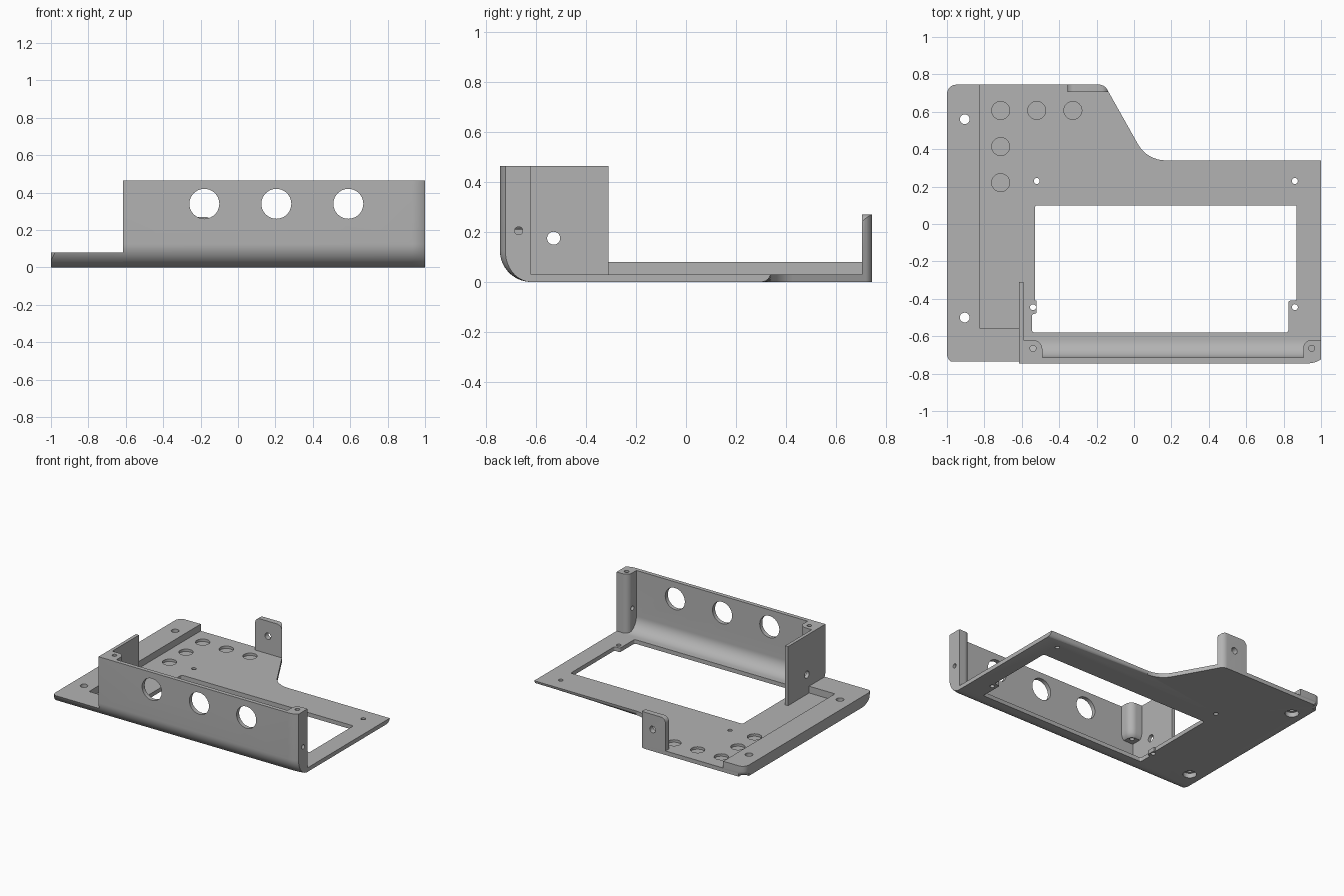
import bpy, bmesh, math
from mathutils import Vector

if "Cube" in bpy.data.objects:
    bpy.data.objects.remove(bpy.data.objects["Cube"])

grey = bpy.data.materials.new("plain_grey")
grey.use_nodes = True
COLOUR = (0.45, 0.45, 0.45, 1)
grey.diffuse_color = COLOUR
grey.node_tree.nodes["Principled BSDF"].inputs["Base Color"].default_value = COLOUR

FRONT, TOP, FLOOR, RIM = -0.745, 0.465, 0.03, 0.08
R = 0.125                       # large radius under the front edge
WALL_X, SIDE_IN = -0.615, -0.59


def loft(name, rings, bevel=0):
    """Solid through equal rings of 3D points, with an optional rounded first ring."""
    bm = bmesh.new()
    vs = [[bm.verts.new(p) for p in ring] for ring in rings]
    n = len(vs[0])
    for a, b in zip(vs, vs[1:]):
        for i in range(n):
            j = (i + 1) % n
            bm.faces.new((a[i], a[j], b[j], b[i]))
    first = bm.faces.new(vs[0][::-1])
    bm.faces.new(vs[-1])
    if bevel:
        bmesh.ops.bevel(bm, geom=list(first.edges), offset=bevel, segments=6,
                        affect='EDGES', profile=0.5)
    bmesh.ops.recalc_face_normals(bm, faces=bm.faces)
    me = bpy.data.meshes.new(name)
    bm.to_mesh(me)
    bm.free()
    me.materials.append(grey)
    ob = bpy.data.objects.new(name, me)
    bpy.context.collection.objects.link(ob)
    return ob


def place(points, axis, h):
    """Put 2D points in the plane across an axis at height h."""
    order = {'X': lambda u, v: (h, u, v), 'Y': lambda u, v: (u, h, v),
             'Z': lambda u, v: (u, v, h)}[axis]
    return [order(u, v) for u, v in points]


def prism(name, points, axis, lo, hi, bevel=0):
    return loft(name, [place(points, axis, lo), place(points, axis, hi)], bevel)


def rect(u0, u1, v0, v1):
    return [(u0, v0), (u1, v0), (u1, v1), (u0, v1)]


def box(x0, x1, y0, y1, z0, z1):
    return prism("cutter", rect(x0, x1, y0, y1), 'Z', z0, z1)


def circle(u, v, r, n=40):
    return [(u + r * math.cos(2 * math.pi * i / n), v + r * math.sin(2 * math.pi * i / n))
            for i in range(n)]


def arc(cu, cv, ru, rv, a0, a1, n=14):
    return [(cu + ru * math.cos(math.radians(a0 + (a1 - a0) * i / n)),
             cv + rv * math.sin(math.radians(a0 + (a1 - a0) * i / n))) for i in range(n + 1)]


def rounded(corners, n=8):
    """Polygon from (u, v, radius) corners."""
    out = []
    for i, (u, v, r) in enumerate(corners):
        p = Vector((u, v))
        if not r:
            out.append((u, v))
            continue
        a = (Vector(corners[i - 1][:2]) - p).normalized()
        b = (Vector(corners[(i + 1) % len(corners)][:2]) - p).normalized()
        half = a.angle(b) / 2
        c = p + (a + b).normalized() * (r / math.sin(half))
        start = p + a * (r / math.tan(half)) - c
        end = p + b * (r / math.tan(half)) - c
        sweep = math.pi - 2 * half
        for k in range(n + 1):
            t = k / n
            q = (start * math.sin((1 - t) * sweep) + end * math.sin(t * sweep)) / math.sin(sweep)
            out.append(tuple(c + q))
    return out


def cut(ob, cutter, op='DIFFERENCE'):
    mod = ob.modifiers.new("cut", 'BOOLEAN')
    mod.operation, mod.solver, mod.object = op, 'EXACT', cutter
    bpy.context.view_layer.objects.active = ob
    bpy.ops.object.modifier_apply(modifier=mod.name)
    bpy.data.objects.remove(cutter)


def hole(ob, u, v, r, axis, lo, hi):
    cut(ob, prism("cutter", circle(u, v, r), axis, lo, hi))


def outer_arc(d=0):
    """Front curve from the wall face down to the underside, pulled in by d."""
    return arc(FRONT + R, R, R - d, R, 180, 270)


def sections(name, profile):
    """Sweep a profile along the front, turning in at the +x end."""
    rings = [place(profile(0), 'X', WALL_X)]
    for i in range(8):
        dx = 0.07 * i / 7
        rings.append(place(profile(R - math.sqrt(R * R - dx * dx)), 'X', 0.93 + dx))
    return loft(name, rings)


def envelope(d):
    return [(FRONT + d, TOP)] + outer_arc(d) + [(-0.2, 0), (-0.2, TOP)]


def wall_profile(d):
    inner = arc(-0.615, 0.13, 0.1, 0.1, 270, 180)
    return [(FRONT + d, TOP)] + outer_arc(d) + [(-0.58, 0), (-0.58, FLOOR)] + inner + [(-0.715, TOP)]


# Floor with its raised L-shaped rim
outline = rounded([(-1, FRONT, 0.05), (1.1, FRONT, 0), (1.1, 0.34, 0), (0.07, 0.34, 0.17),
                   (-0.158, 0.745, 0.05), (-1, 0.745, 0.05)])
floor = prism("floor_plate", outline, 'Z', 0, RIM, 0.04)
cut(floor, box(1, 1.3, -1, 1, -1, 1))
cut(floor, prism("cutter", outer_arc() + [(-0.62, -0.1), (-0.9, -0.1), (-0.9, R)], 'X', -1.2, 1.2))
cut(floor, box(-0.825, 1.2, -0.555, 1, FLOOR, 0.3))
cut(floor, box(WALL_X, 1.2, -1, -0.5, FLOOR, 0.3))
cut(floor, box(WALL_X + 0.01, 1.2, -1, -0.6, -0.1, 0.3))

# Window in the floor, with small corner lugs
s = 0.012
window = rounded([(-0.545, -0.58, s), (0.825, -0.58, s), (0.825, -0.41, s), (0.87, -0.41, s),
                  (0.87, 0.1, s), (-0.53, 0.1, s), (-0.53, -0.41, 0), (-0.52, -0.41, 0),
                  (-0.52, -0.48, s), (-0.545, -0.48, s)], 4)
cut(floor, prism("cutter", window, 'Z', -0.1, 0.2))

# Screw holes, counterbores and round pockets
for x, y in ((-0.52, 0.23), (0.86, 0.23), (0.86, -0.445), (-0.54, -0.445)):
    hole(floor, x, y, 0.016, 'Z', -0.1, 0.2)
for y in (0.56, -0.5):
    hole(floor, -0.905, y, 0.026, 'Z', -0.1, 0.2)
    hole(floor, -0.905, y, 0.046, 'Z', -0.1, 0.035)
for x, y in ((-0.713, 0.607), (-0.52, 0.607), (-0.327, 0.607), (-0.713, 0.414), (-0.713, 0.221)):
    hole(floor, x, y, 0.048, 'Z', 0.012, 0.2)

# Front wall with three large openings
wall = sections("front_wall", wall_profile)
for x in (-0.18, 0.205, 0.59):
    hole(wall, x, 0.34, 0.08, 'Y', -1, -0.65)

# Side wall
side = prism("side_wall", [(FRONT, TOP)] + outer_arc() + [(-0.31, 0.005), (-0.31, TOP)],
             'X', WALL_X, SIDE_IN)
hole(side, -0.53, 0.175, 0.026, 'X', -0.8, -0.4)

# Full-height corner post
post = prism("corner_post", rounded([(0.905, -0.8, 0), (1.05, -0.8, 0), (1.05, -0.62, 0),
                                     (0.905, -0.62, 0.045)]), 'Z', -0.05, 0.6)
cut(post, sections("cutter", envelope), 'INTERSECT')
hole(post, 0.95, -0.665, 0.016, 'Z', 0.3, 0.6)
hole(post, -0.67, 0.205, 0.016, 'X', 0.8, 1.2)

# Short corner boss hanging from the top, tapered below
ox, oy = -0.605, -0.73
plan = rounded([(ox, oy, 0), (-0.49, oy, 0), (-0.49, -0.62, 0.05), (ox, -0.62, 0)])
rings = [place([(ox + (x - ox) * k, oy + (y - oy) * k) for x, y in plan], 'Z', z)
         for k, z in ((0.8, 0.21), (0.9, 0.22), (0.97, 0.24), (1, 0.27), (1, TOP))]
boss = loft("corner_boss", rings)
hole(boss, -0.54, -0.665, 0.016, 'Z', 0.1, 0.6)

# Back tab, following the slanted corner of the floor
tab = prism("back_tab", rounded([(-0.355, 0.02, 0), (-0.135, 0.02, 0), (-0.135, 0.27, 0.04),
                                 (-0.355, 0.27, 0.04)]), 'Y', 0.705, 0.745)
tab_plan = rounded([(-0.5, 0.6, 0), (-0.076, 0.6, 0), (-0.158, 0.745, 0.05), (-0.5, 0.745, 0)])
cut(tab, prism("cutter", tab_plan, 'Z', 0.028, 0.4), 'INTERSECT')
hole(tab, -0.25, 0.16, 0.024, 'Y', 0.6, 0.9)

# Smooth curves, sharp corners
bpy.ops.object.select_all(action='DESELECT')
for ob in (floor, wall, side, post, boss, tab):
    ob.select_set(True)
    bpy.context.view_layer.objects.active = ob
    bpy.ops.object.shade_smooth_by_angle(angle=math.radians(30))
    ob.select_set(False)
